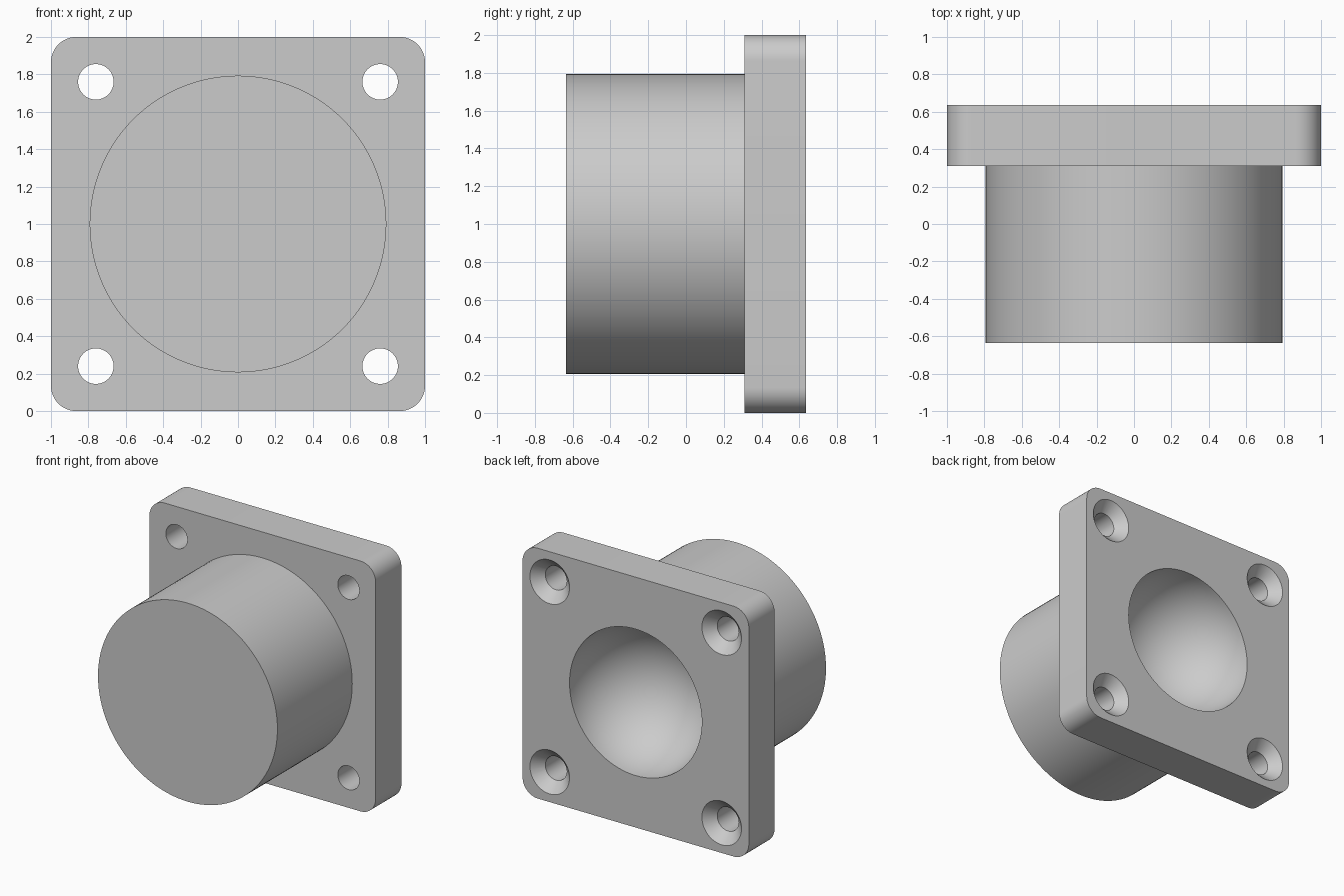
import bpy
import bmesh
from math import pi, sin, cos, radians
from mathutils import Matrix, Vector

cube = bpy.data.objects.get("Cube")
if cube:
    bpy.data.objects.remove(cube, do_unlink=True)

# Main dimensions
FRONT, STEP, BACK = -0.635, 0.31, 0.635
CENTRE_Z = 1.0
BOSS_R, BOWL_R = 0.793, 0.585
CORNER_R = 0.135
HOLE_AT, HOLE_R, SINK_R = 0.76, 0.095, 0.175
OVER = 0.02

grey = bpy.data.materials.new("plain_grey")
grey.use_nodes = True
colour = (0.6, 0.6, 0.6, 1)
grey.diffuse_color = colour
grey.node_tree.nodes["Principled BSDF"].inputs["Base Color"].default_value = colour


def make_object(name, bm):
    bmesh.ops.recalc_face_normals(bm, faces=bm.faces)
    mesh = bpy.data.meshes.new(name)
    bm.to_mesh(mesh)
    bm.free()
    mesh.materials.append(grey)
    obj = bpy.data.objects.new(name, mesh)
    bpy.context.collection.objects.link(obj)
    return obj


def lathe(name, profile, x=0, z=CENTRE_Z, steps=96):
    """Revolve (radius, y) points, both ends on the axis, around the y direction."""
    bm = bmesh.new()
    verts = [bm.verts.new((r, y, 0)) for r, y in profile]
    edges = [bm.edges.new(pair) for pair in zip(verts, verts[1:])]
    bmesh.ops.spin(bm, geom=verts + edges, cent=(0, 0, 0), axis=(0, 1, 0),
                   angle=2 * pi, steps=steps)
    bmesh.ops.remove_doubles(bm, verts=bm.verts, dist=1e-5)
    # Merge the end fans into clean flat caps
    bmesh.ops.dissolve_limit(bm, angle_limit=radians(0.05),
                             verts=bm.verts, edges=bm.edges)
    bmesh.ops.translate(bm, verts=bm.verts, vec=(x, 0, z))
    return make_object(name, bm)


def combine(target, tool, operation):
    mod = target.modifiers.new(tool.name, "BOOLEAN")
    mod.operation, mod.object, mod.solver = operation, tool, "EXACT"
    bpy.context.view_layer.objects.active = target
    bpy.ops.object.modifier_apply(modifier=mod.name)
    bpy.data.objects.remove(tool, do_unlink=True)


# Square flange plate with rounded corners
bm = bmesh.new()
bmesh.ops.create_cube(bm, size=1, matrix=Matrix.Translation((0, (STEP + BACK) / 2, CENTRE_Z))
                      @ Matrix.Diagonal((2, BACK - STEP, 2, 1)))
corners = [e for e in bm.edges
           if abs((e.verts[0].co - e.verts[1].co).normalized().y) > 0.9]
bmesh.ops.bevel(bm, geom=corners, offset=CORNER_R, segments=12,
                profile=0.5, affect="EDGES")
housing = make_object("flanged_housing", bm)

# Round boss joined to the front of the flange
boss = lathe("boss", [(0, FRONT), (BOSS_R, FRONT),
                      (BOSS_R, STEP + 0.1), (0, STEP + 0.1)], steps=128)
combine(housing, boss, "UNION")

# Hemispherical bowl in the back
arc = [(BOWL_R * sin(a), BACK - BOWL_R * cos(a))
       for a in (pi / 2 * i / 24 for i in range(25))]
bowl = lathe("bowl_cutter", arc + [(BOWL_R, BACK + OVER), (0, BACK + OVER)])
combine(housing, bowl, "DIFFERENCE")

# Countersunk screw holes at the four corners
sink_y = BACK - (SINK_R - HOLE_R)
screw = [(0, STEP - OVER), (HOLE_R, STEP - OVER), (HOLE_R, sink_y),
         (SINK_R + OVER, BACK + OVER), (0, BACK + OVER)]
for sx in (-1, 1):
    for sz in (-1, 1):
        cutter = lathe("screw_cutter", screw, sx * HOLE_AT,
                       CENTRE_Z + sz * HOLE_AT, steps=48)
        combine(housing, cutter, "DIFFERENCE")

# Smooth the round walls, keep the rims sharp
bpy.ops.object.select_all(action="DESELECT")
housing.select_set(True)
bpy.context.view_layer.objects.active = housing
bpy.ops.object.shade_smooth_by_angle(angle=radians(30))
